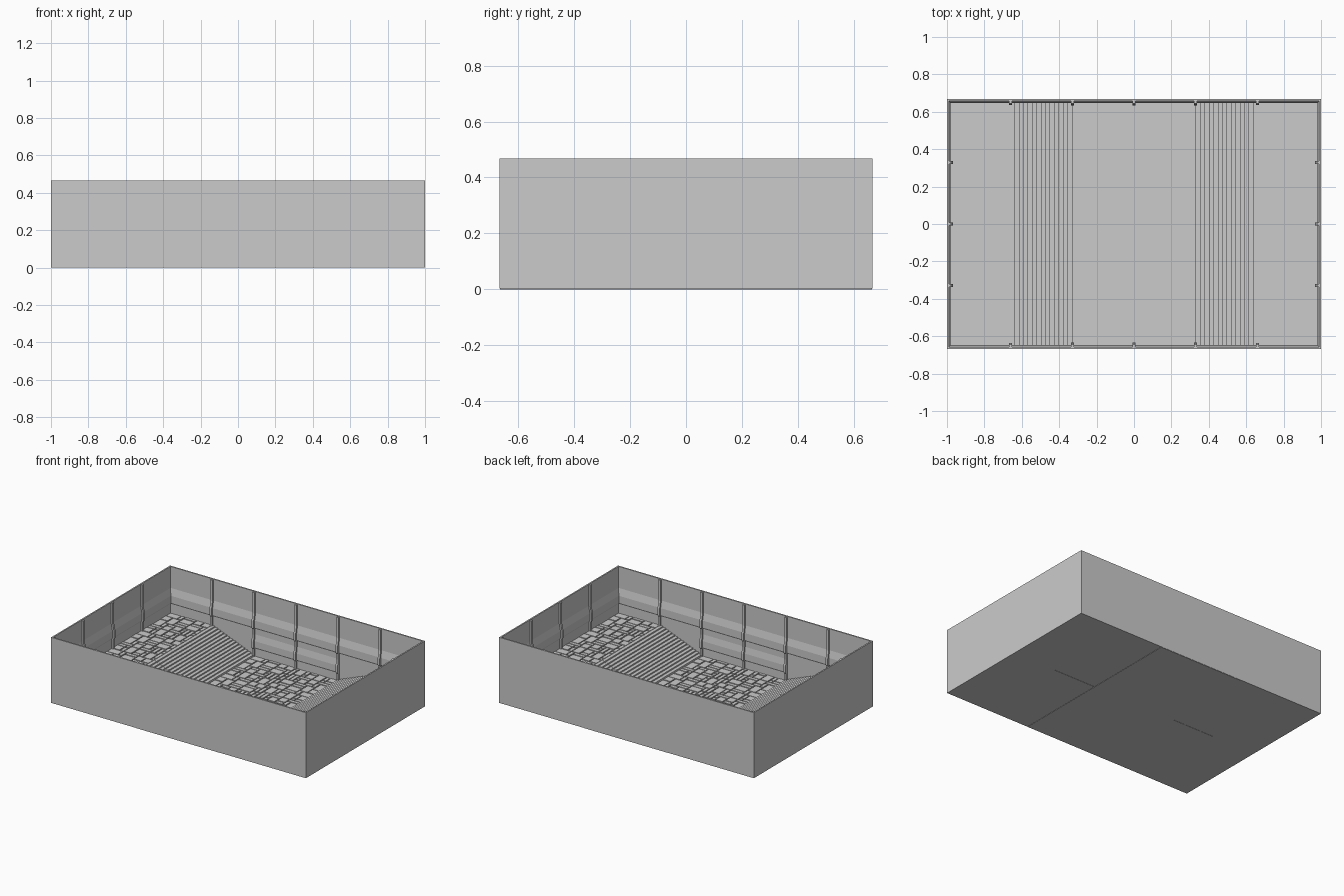
import bpy, bmesh, random
from mathutils import Vector

if "Cube" in bpy.data.objects:
    bpy.data.objects.remove(bpy.data.objects["Cube"])

HX, HY, H = 1.0, 0.667, 0.467      # half length, half depth, height
LOW, HIGH = 0.012, 0.14            # two floor levels
BAY = 0.33                         # tile module
STEPS = 14


def finish(name, bm):
    bmesh.ops.recalc_face_normals(bm, faces=bm.faces)
    me = bpy.data.meshes.new(name)
    bm.to_mesh(me)
    bm.free()
    ob = bpy.data.objects.new(name, me)
    bpy.context.collection.objects.link(ob)
    return ob


def prism(bm, pts, place, a, b):
    """Extrude a 2D outline from a to b; place(u, v, w) gives the 3D point."""
    va = [bm.verts.new(place(u, v, a)) for u, v in pts]
    vb = [bm.verts.new(place(u, v, b)) for u, v in pts]
    n = len(pts)
    bm.faces.new(va)
    bm.faces.new(vb[::-1])
    for i in range(n):
        bm.faces.new((va[i], vb[i], vb[(i + 1) % n], va[(i + 1) % n]))


def box(bm, x0, x1, y0, y1, z0, z1):
    prism(bm, [(x0, y0), (x1, y0), (x1, y1), (x0, y1)],
          lambda u, v, w: Vector((u, v, w)), z0, z1)


# Wall cross-section: (thickness, height), with a sloped ledge in each storey
UPPER = [(0.010, H), (0.010, 0.315), (0.020, 0.265), (0.020, 0.215), (0.014, 0.205)]
LOWER = [(0.014, 0.165), (0.021, 0.12), (0.021, 0.075), (0.015, 0.065), (0.015, 0.002)]
PLAIN = [(0.014, 0.002)]


def section(inner, extra=0.0):
    return [(0, 0.002), (0, H)] + [(t + extra, z) for t, z in inner]


def rib_section(inner):
    return [(0.004, 0.002), (0.004, H - 0.004)] + \
           [(t + 0.012, min(z, H - 0.004)) for t, z in inner]


def wall_place(axis, s):
    if axis == 'y':
        return lambda t, z, w: Vector((w, s * (HY - t), z))
    return lambda t, z, w: Vector((s * (HX - t), w, z))


for s, long_name, short_name in ((-1, "front", "left"), (1, "back", "right")):
    # Long wall, deeper in its middle bays
    bm = bmesh.new()
    py = wall_place('y', s)
    for a, b, prof in ((-HX, -BAY, UPPER + PLAIN), (-BAY, BAY, UPPER + LOWER),
                       (BAY, HX, UPPER + PLAIN)):
        prism(bm, section(prof), py, a, b)
    finish(long_name + "_wall", bm)

    # Short wall
    bm = bmesh.new()
    px = wall_place('x', s)
    prism(bm, section(UPPER + PLAIN), px, -HY, HY)
    finish(short_name + "_wall", bm)

    # Ribs between wall panels
    bm = bmesh.new()
    for k in range(-2, 3):
        prof = UPPER + (LOWER if abs(k) < 2 else PLAIN)
        prism(bm, rib_section(prof), py, k * BAY - 0.008, k * BAY + 0.008)
    for k in (-1, 0, 1):
        prism(bm, rib_section(UPPER + PLAIN), px, k * BAY - 0.008, k * BAY + 0.008)
    finish(long_name + "_" + short_name + "_ribs", bm)

    # Staircase rising toward the end platform
    bm = bmesh.new()
    run, rise = BAY / STEPS, (HIGH - LOW) / STEPS
    pts = [(BAY, 0.002)]
    for i in range(STEPS):
        z = LOW + (i + 1) * rise
        pts += [(BAY + i * run, z), (BAY + (i + 1) * run, z)]
    pts.append((2 * BAY, 0.002))
    for y0, y1 in ((-HY + 0.005, -0.001), (0.001, HY - 0.005)):
        prism(bm, pts, lambda u, v, w: Vector((s * u, w, v)), y0, y1)
    finish(short_name + "_stairs", bm)

    # End platform base
    bm = bmesh.new()
    x0, x1 = sorted((s * 2 * BAY, s * (HX - 0.005)))
    box(bm, x0, x1, -HY + 0.005, HY - 0.005, 0.002, HIGH - 0.008)
    finish(short_name + "_platform", bm)

# Sunken middle floor base
bm = bmesh.new()
box(bm, -BAY, BAY, -HY + 0.002, HY - 0.002, 0.0, LOW - 0.007)
finish("middle_floor", bm)

# One random tile layout of small rectangular plates
random.seed(4)
N = 11
used, layout = set(), []
for j in range(N):
    for i in range(N):
        if (i, j) in used:
            continue
        w, h = random.choice([(1, 1), (1, 2), (2, 1), (2, 2), (3, 1), (1, 3), (2, 3), (3, 2)])
        w, h = min(w, N - i), min(h, N - j)
        while any((i + a, j) in used for a in range(w)):
            w -= 1
        used |= {(i + a, j + b) for a in range(w) for b in range(h)}
        layout.append((i, j, w, h, random.choice((0, 0, 0.0015))))


def plated_tile(bm, cx, cy, top, turn):
    c, g = BAY / N, 0.0035
    for i, j, w, h, d in layout:
        x0, x1 = i * c + g - BAY / 2, (i + w) * c - g - BAY / 2
        y0, y1 = j * c + g - BAY / 2, (j + h) * c - g - BAY / 2
        for _ in range(turn):
            x0, x1, y0, y1 = -y1, -y0, x0, x1
        box(bm, cx + x0, cx + x1, cy + y0, cy + y1, top - 0.0085, top - d)


# Plated floor tiles on the three levels
for name, columns, top in (("left_floor_plates", [-2.5], HIGH),
                           ("middle_floor_plates", [-0.5, 0.5], LOW),
                           ("right_floor_plates", [2.5], HIGH)):
    bm = bmesh.new()
    for col in columns:
        for row in (-1.5, -0.5, 0.5, 1.5):
            plated_tile(bm, col * BAY, row * BAY, top, 2 if col > 0 else 0)
    finish(name, bm)
